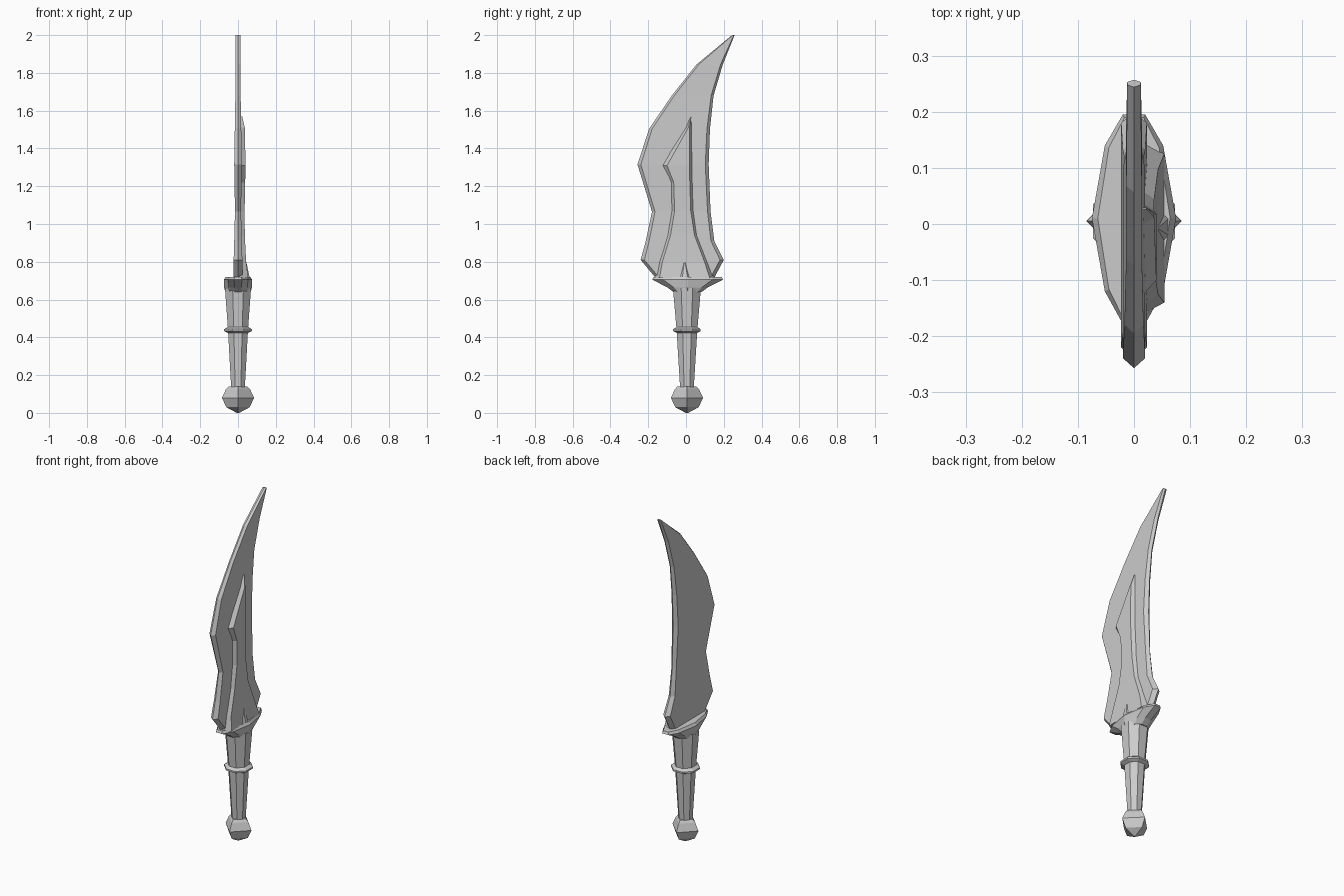
import bpy, bmesh, math


def loft(name, rings):
    """Skin a stack of equal-sized point rings and cap both ends."""
    bm = bmesh.new()
    rows = [[bm.verts.new(p) for p in ring] for ring in rings]
    n = len(rows[0])
    for a, b in zip(rows, rows[1:]):
        for i in range(n):
            j = (i + 1) % n
            bm.faces.new((a[i], a[j], b[j], b[i]))
    bm.faces.new(rows[0][::-1])
    bm.faces.new(rows[-1])
    bmesh.ops.remove_doubles(bm, verts=bm.verts, dist=0.0002)
    bmesh.ops.recalc_face_normals(bm, faces=bm.faces)
    mesh = bpy.data.meshes.new(name)
    bm.to_mesh(mesh)
    bm.free()
    ob = bpy.data.objects.new(name, mesh)
    bpy.context.collection.objects.link(ob)
    return ob


def turned(name, profile, sides, phase=0.0, cy=0.005):
    """Faceted turned part; profile rows are (z, x radius, y radius)."""
    k = 1 / math.cos(phase)
    loft(name, [[(rx * k * math.cos(phase + math.tau * i / sides),
                  cy + ry * k * math.sin(phase + math.tau * i / sides), z)
                 for i in range(sides)] for z, rx, ry in profile])


# Pommel: four-sided, corners on the axes
turned("pommel", [(0.0, 0.006, 0.006), (0.03, 0.062, 0.062), (0.08, 0.085, 0.085),
                  (0.125, 0.064, 0.064), (0.14, 0.05, 0.05)], 4)

# Grip and its ring: octagonal
turned("grip", [(0.13, 0.036, 0.036), (0.44, 0.053, 0.055), (0.66, 0.069, 0.074)],
       8, math.pi / 8)
turned("grip_ring", [(0.423, 0.054, 0.054), (0.433, 0.073, 0.073),
                     (0.443, 0.073, 0.073), (0.456, 0.054, 0.054)], 8, math.pi / 8)

# Guard: flared boat shape
half = [(0.02, 0.195), (0.052, 0.14), (0.075, 0.01), (0.052, -0.12), (0.02, -0.178)]
outline = half + [(-x, y) for x, y in reversed(half)]
loft("guard", [[(x * sx, 0.008 + (y - 0.008) * sy, z) for x, y in outline]
               for z, sx, sy in [(0.64, 0.9, 0.4), (0.665, 0.98, 0.58),
                                 (0.705, 1.0, 1.0), (0.72, 0.86, 0.97)]])

# Blade: z, spine y, edge y, half thickness, bevel width
blade = [(0.70, -0.14, 0.14, 0.022, 0.02), (0.72, -0.165, 0.152, 0.023, 0.02),
         (0.81, -0.24, 0.2, 0.023, 0.02), (0.91, -0.213, 0.15, 0.02, 0.018),
         (1.065, -0.18, 0.13, 0.016, 0.016), (1.315, -0.257, 0.12, 0.02, 0.018),
         (1.505, -0.195, 0.127, 0.017, 0.016), (1.68, -0.075, 0.146, 0.014, 0.013),
         (1.845, 0.056, 0.195, 0.014, 0.012), (2.0, 0.244, 0.257, 0.012, 0.004)]
loft("blade", [[(0, l, z), (t, l + b, z), (t, r - b, z),
                (0, r, z), (-t, r - b, z), (-t, l + b, z)]
               for z, l, r, t, b in blade])

# Raised relief on one blade face: z, outer/inner left, inner/outer right, height
relief = [(0.715, -0.165, -0.14, 0.125, 0.15, 0.054),
          (0.80, -0.15, -0.125, 0.098, 0.12, 0.043),
          (0.94, -0.105, -0.082, 0.045, 0.063, 0.036),
          (1.07, -0.08, -0.06, 0.025, 0.043, 0.035),
          (1.22, -0.085, -0.065, 0.02, 0.04, 0.038),
          (1.31, -0.135, -0.10, 0.018, 0.038, 0.040),
          (1.51, -0.005, 0.012, 0.018, 0.036, 0.036),
          (1.57, 0.026, 0.027, 0.029, 0.030, 0.022)]
loft("blade_relief", [[(0.008, a, z), (h, b, z), (h, c, z), (0.008, d, z)]
                      for z, a, b, c, d, h in relief])

# Small pointed tongue at the root of the relief
loft("root_tongue", [[(0.03, -0.06, 0.715), (0.062, -0.02, 0.715), (0.062, 0.01, 0.715), (0.03, 0.04, 0.715)],
                     [(0.03, -0.02, 0.80), (0.044, -0.009, 0.80), (0.044, -0.006, 0.80), (0.03, 0.005, 0.80)]])
